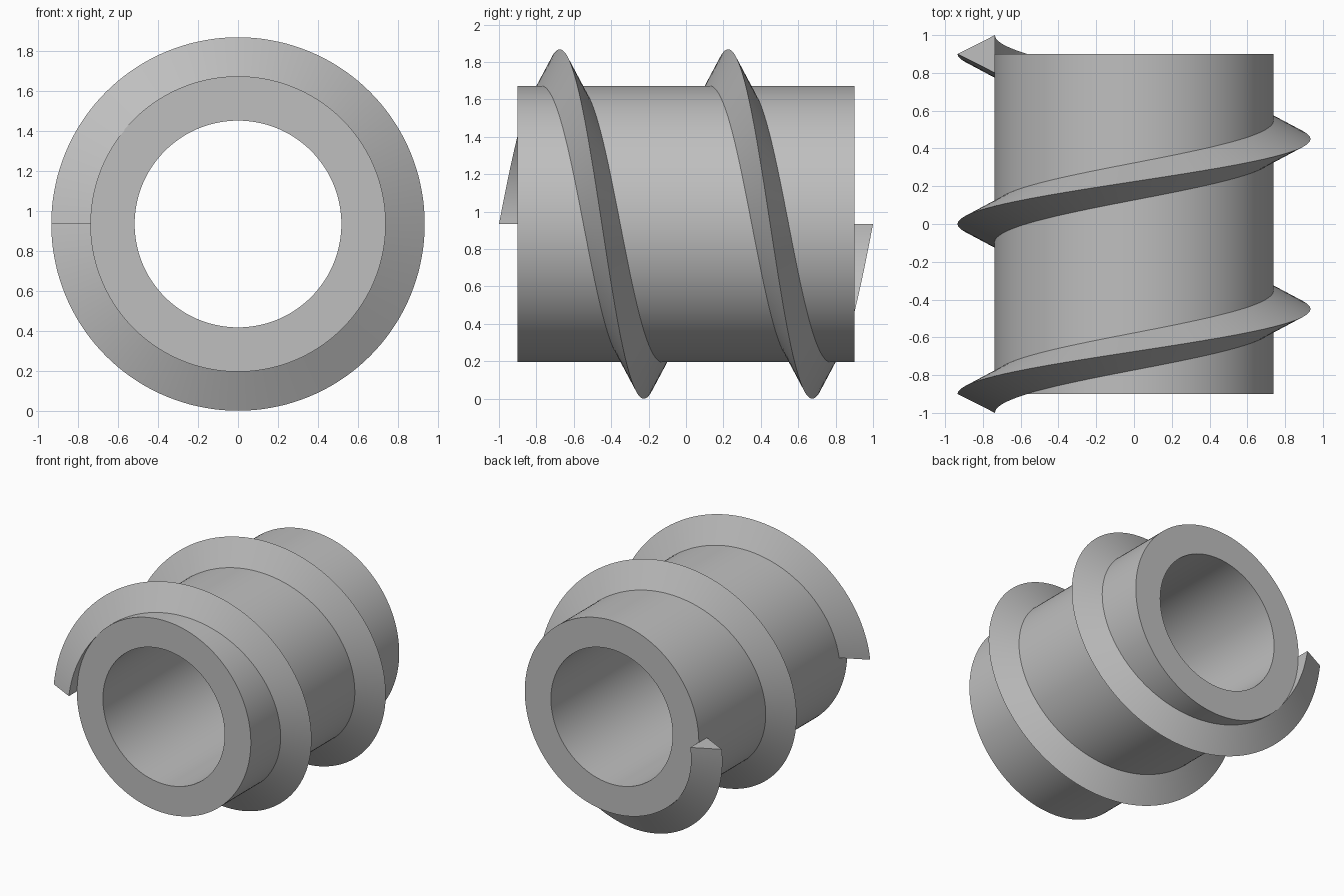
import bpy
import bmesh
from math import sin, cos, tau, radians

if "Cube" in bpy.data.objects:
    bpy.data.objects.remove(bpy.data.objects["Cube"], do_unlink=True)

AXIS_Z = 0.934
BODY_R, BORE_R, CREST_R = 0.739, 0.517, 0.934
HALF_LENGTH, HALF_WIDTH, PITCH = 0.9, 0.1, 0.9
SEGMENTS = 144

grey = bpy.data.materials.new("plain grey")
grey.use_nodes = True
colour = (0.52, 0.52, 0.52, 1)
grey.diffuse_color = colour
grey.node_tree.nodes["Principled BSDF"].inputs["Base Color"].default_value = colour


def sweep(name, profile, turns=1, pitch=0.0):
    """Turn a closed (radius, y) profile about the y axis, rising by pitch per turn."""
    bm = bmesh.new()
    steps = SEGMENTS * turns
    closed = pitch == 0
    rings = []
    for i in range(steps if closed else steps + 1):
        a = tau * i / SEGMENTS
        rise = pitch * i / SEGMENTS
        rings.append([bm.verts.new((-r * cos(a), y + rise, AXIS_Z + r * sin(a)))
                      for r, y in profile])
    n = len(profile)
    for i in range(steps):
        a, b = rings[i], rings[(i + 1) % len(rings)]
        for j in range(n):
            k = (j + 1) % n
            bm.faces.new((a[j], a[k], b[k], b[j]))
    if not closed:
        bm.faces.new(rings[0])
        bm.faces.new(rings[-1])
    bmesh.ops.recalc_face_normals(bm, faces=bm.faces)
    mesh = bpy.data.meshes.new(name)
    bm.to_mesh(mesh)
    bm.free()
    mesh.materials.append(grey)
    obj = bpy.data.objects.new(name, mesh)
    bpy.context.collection.objects.link(obj)
    bpy.ops.object.select_all(action="DESELECT")
    obj.select_set(True)
    bpy.context.view_layer.objects.active = obj
    bpy.ops.object.shade_smooth_by_angle(angle=radians(30))
    return obj


# Hollow sleeve
sweep("sleeve", [(BORE_R, -HALF_LENGTH), (BODY_R, -HALF_LENGTH),
                 (BODY_R, HALF_LENGTH), (BORE_R, HALF_LENGTH)])

# Two-turn triangular thread, its root sunk a hair into the sleeve
root = BODY_R - 0.003
sweep("screw_thread", [(root, -HALF_LENGTH - HALF_WIDTH), (CREST_R, -HALF_LENGTH),
                       (root, -HALF_LENGTH + HALF_WIDTH)], turns=2, pitch=PITCH)
